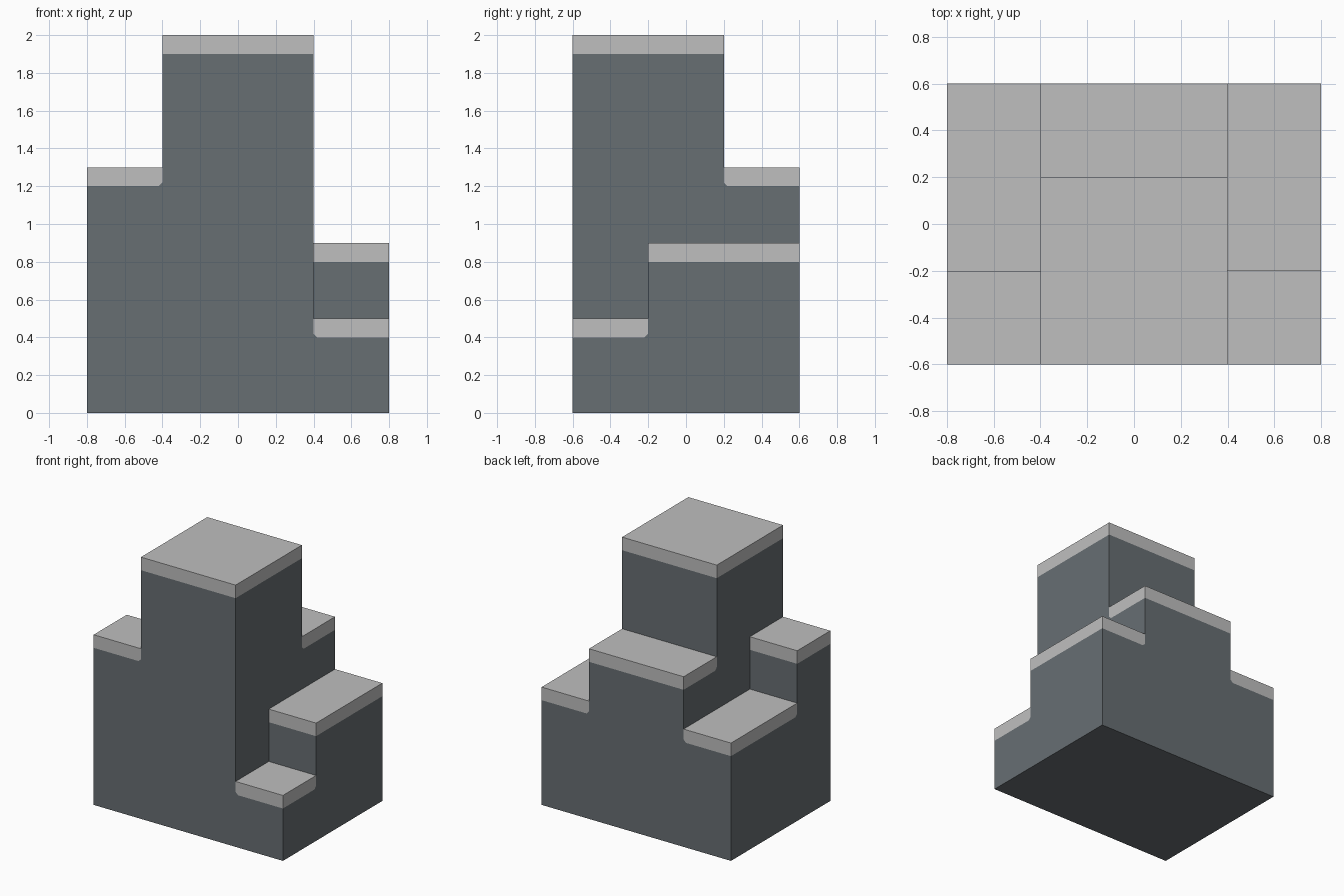
import bpy, bmesh

if "Cube" in bpy.data.objects:
    bpy.data.objects.remove(bpy.data.objects["Cube"])

XS = (-0.8, -0.4, 0.4, 0.8)
YS = (-0.6, -0.2, 0.2, 0.6)
# Column heights, rows from front to back, each row from left to right
HEIGHTS = ((1.3, 2.0, 0.5),
           (0.9, 2.0, 0.9),
           (0.9, 1.3, 0.9))
CAP = 0.1       # thickness of the pale top layer
NOTCH = 0.02    # clipped lower corner where a cap meets a taller wall


def height(i, j):
    return HEIGHTS[j][i] if 0 <= i < 3 and 0 <= j < 3 else 0.0


def material(name, color):
    mat = bpy.data.materials.new(name)
    mat.diffuse_color = (*color, 1)
    mat.use_nodes = True
    mat.node_tree.nodes["Principled BSDF"].inputs["Base Color"].default_value = mat.diffuse_color
    return mat


def face(bm, points):
    bm.faces.new([bm.verts.new(p) for p in points])


def finish(bm, name, mat):
    bmesh.ops.remove_doubles(bm, verts=bm.verts, dist=1e-4)
    mesh = bpy.data.meshes.new(name)
    bm.to_mesh(mesh)
    bm.free()
    mesh.materials.append(mat)
    bpy.context.collection.objects.link(bpy.data.objects.new(name, mesh))


def wall(i, j, di, dj):
    """Exposed side of one column: dark wall below, pale cap band above."""
    h, low = height(i, j), height(i + di, j + dj)
    if h <= low:
        return
    # Lateral direction, running left to right as seen from outside
    si, sj = -dj, di
    x0, x1, y0, y1 = XS[i], XS[i + 1], YS[j], YS[j + 1]
    cx, cy = (x0 + x1) / 2, (y0 + y1) / 2
    hx, hy = (x1 - x0) / 2, (y1 - y0) / 2
    half = abs(si) * hx + abs(sj) * hy

    def pt(u, z):
        return (cx + di * hx + si * u, cy + dj * hy + sj * u, z)

    def clipped(s):
        a, b = i + s * si, j + s * sj
        return height(a, b) > h and height(a + di, b + dj) < h - CAP

    base = h - CAP
    face(walls, [pt(-half, low), pt(half, low), pt(half, base), pt(-half, base)])
    band = []
    for s in (-1, 1):
        if clipped(s):
            corner = [pt(s * half, base + NOTCH), pt(s * (half - NOTCH), base)]
            corner = corner if s < 0 else corner[::-1]
            face(walls, [corner[0], pt(s * half, base), corner[1]])
            band += corner
        else:
            band.append(pt(s * half, base))
    face(caps, band + [pt(half, h), pt(-half, h)])


walls, caps = bmesh.new(), bmesh.new()

# Stepped columns: flat cap tops and every exposed side
for j in range(3):
    for i in range(3):
        h = height(i, j)
        a, b, c, d = XS[i], XS[i + 1], YS[j], YS[j + 1]
        face(caps, [(a, c, h), (b, c, h), (b, d, h), (a, d, h)])
        for di, dj in ((1, 0), (-1, 0), (0, 1), (0, -1)):
            wall(i, j, di, dj)

# Underside
a, b, c, d = XS[0], XS[-1], YS[0], YS[-1]
face(walls, [(a, c, 0), (a, d, 0), (b, d, 0), (b, c, 0)])

finish(walls, "rock_walls", material("slate grey", (0.136, 0.156, 0.171)))
finish(caps, "top_caps", material("pale grey", (0.52, 0.52, 0.52)))
